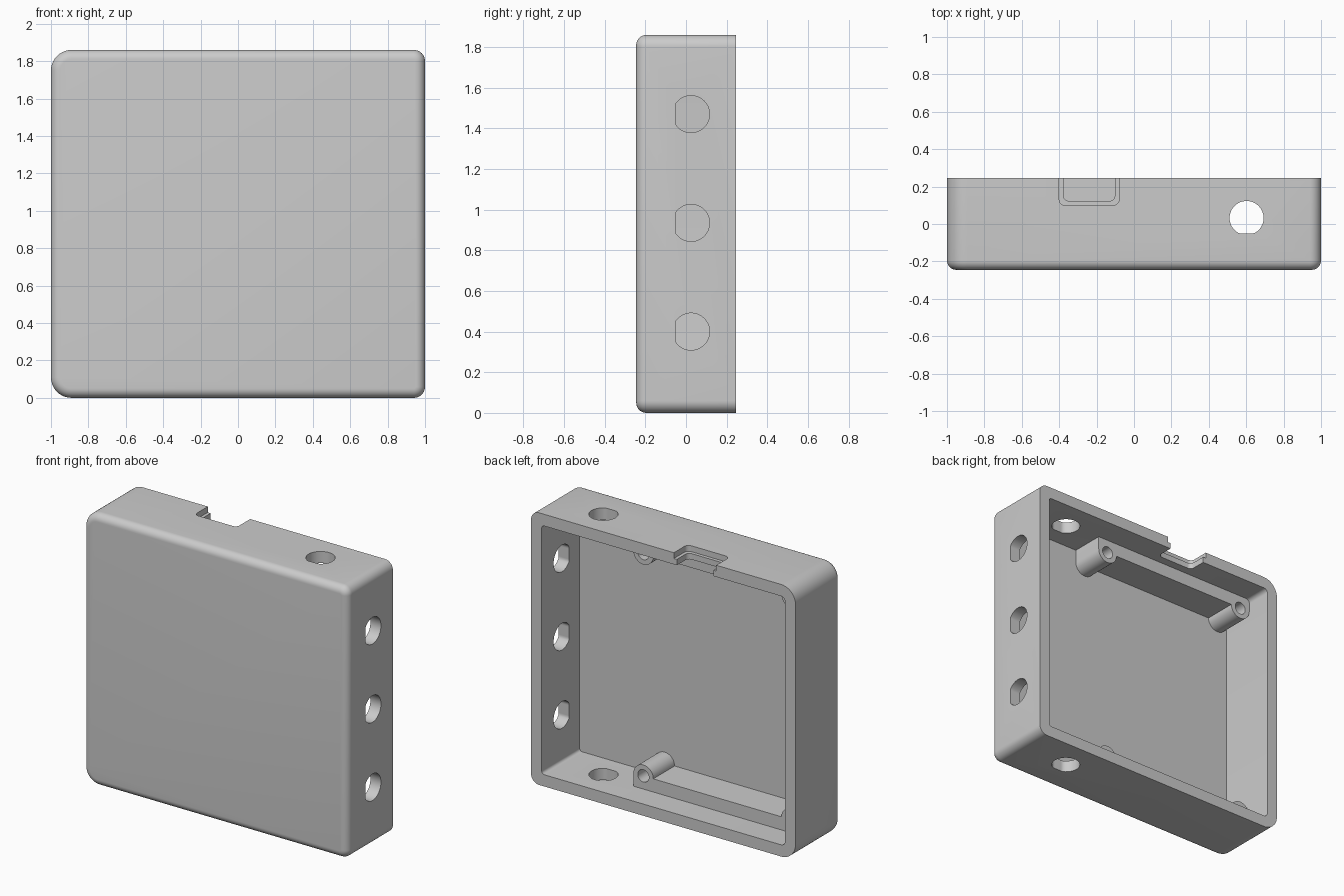
import bpy, bmesh, math
from math import sin, cos, pi

cube = bpy.data.objects.get("Cube")
if cube:
    bpy.data.objects.remove(cube, do_unlink=True)

grey = bpy.data.materials.new("light grey plastic")
grey.use_nodes = True
grey.diffuse_color = (0.6, 0.6, 0.6, 1)
grey.node_tree.nodes["Principled BSDF"].inputs["Base Color"].default_value = (0.6, 0.6, 0.6, 1)

HEIGHT, HALF_DEPTH, WALL, FILLET = 1.86, 0.245, 0.08, 0.05
FLOOR = WALL - HALF_DEPTH
AXES = {"X": lambda a, b, t: (t, a, b),
        "Y": lambda a, b, t: (a, t, b),
        "Z": lambda a, b, t: (a, b, t)}


def rounded_rect(a0, a1, b0, b1, r_low, r_high, n=10):
    """Rounded rectangle whose low-a and high-a corners have their own radii."""
    pts = []
    for a, b, r, start in ((a1 - r_high, b1 - r_high, r_high, 0),
                           (a0 + r_low, b1 - r_low, r_low, pi / 2),
                           (a0 + r_low, b0 + r_low, r_low, pi),
                           (a1 - r_high, b0 + r_high, r_high, 1.5 * pi)):
        for i in range(n + 1):
            t = start + pi / 2 * i / n
            pts.append((a + r * cos(t), b + r * sin(t)))
    return pts


def loft(name, rings, axis):
    """Solid through outlines given as (position on axis, points)."""
    bm = bmesh.new()
    loops = [[bm.verts.new(AXES[axis](a, b, t)) for a, b in pts] for t, pts in rings]
    for low, high in zip(loops, loops[1:]):
        for i in range(len(low)):
            bm.faces.new((low[i - 1], low[i], high[i], high[i - 1]))
    bm.faces.new(loops[0])
    bm.faces.new(loops[-1])
    bmesh.ops.recalc_face_normals(bm, faces=bm.faces)
    mesh = bpy.data.meshes.new(name)
    bm.to_mesh(mesh)
    bm.free()
    obj = bpy.data.objects.new(name, mesh)
    bpy.context.collection.objects.link(obj)
    mesh.materials.append(grey)
    return obj


def prism(name, pts, axis, low, high):
    return loft(name, [(low, pts), (high, pts)], axis)


def activate(obj):
    bpy.ops.object.select_all(action="DESELECT")
    obj.select_set(True)
    bpy.context.view_layer.objects.active = obj


def cut(obj, cutter):
    cutter.hide_render = True
    mod = obj.modifiers.new("cut", "BOOLEAN")
    mod.operation, mod.solver, mod.object = "DIFFERENCE", "EXACT", cutter
    activate(obj)
    bpy.ops.object.modifier_apply(modifier=mod.name)
    bpy.data.objects.remove(cutter, do_unlink=True)


def circle(a, b, r, n=48):
    return [(a + r * cos(2 * pi * i / n), b + r * sin(2 * pi * i / n)) for i in range(n)]


# Outer case with a rounded front rim
rings = []
for i in range(9):
    t = pi / 2 * i / 8
    d = FILLET * (1 - sin(t))
    rings.append((-HALF_DEPTH + FILLET * (1 - cos(t)),
                  rounded_rect(d - 1, 1 - d, d, HEIGHT - d, 0.11 - d, 0.06 - d)))
rings.append((HALF_DEPTH, rounded_rect(-1, 1, 0, HEIGHT, 0.11, 0.06)))
case = loft("case", rings, "Y")

# Hollow, open at the back
cavity = rounded_rect(WALL - 1, 1 - WALL, WALL, HEIGHT - WALL, 0.03, 0.02, 5)
cut(case, prism("cavity_cutter", cavity, "Y", FLOOR, 0.4))

# D-shaped socket holes: three in the left wall, one in the top and the bottom
for z in (0.4, 0.935, 1.47):
    pts = [(max(a, -0.052), b) for a, b in circle(0.025, z, 0.091)]
    cut(case, prism("side_hole_cutter", pts, "X", 0.85, 1.1))
for z in (0, HEIGHT):
    pts = [(a, max(b, -0.05)) for a, b in circle(0.602, 0.032, 0.091)]
    cut(case, prism("end_hole_cutter", pts, "Z", z - 0.15, z + 0.15))

# Stepped port notch in the top wall: wide outside, narrow inside
for a0, a1, b0, low in ((-0.4, -0.08, 0.1, HEIGHT - WALL / 2), (-0.378, -0.102, 0.123, 1.7)):
    cut(case, prism("notch_cutter", rounded_rect(a0, a1, b0, 0.5, 0.03, 0.03, 5), "Z", low, 2))

# Support rails: two bored screw posts joined by a ledge, along bottom and top
POST_X, POST_Z, POST_R, POST_END = (0.277, -0.842), 0.17, 0.075, 0.065
rails = []
for name, flip in (("bottom_support_rail", False), ("top_support_rail", True)):
    place = (lambda z: HEIGHT - z) if flip else (lambda z: z)
    outline = [(POST_X[0] + POST_R, 0.05)]
    for x in POST_X:
        outline += [(x + POST_R * cos(pi * i / 20), POST_Z + POST_R * sin(pi * i / 20))
                    for i in range(21)]
    outline += [(-0.95, POST_Z), (-0.95, 0.05)]
    rail = prism(name, [(x, place(z)) for x, z in outline], "Y", FLOOR - 0.02, POST_END)
    for x in POST_X:
        cut(rail, prism("bore_cutter", circle(x, place(POST_Z), 0.042, 32), "Y", -0.13, 0.2))
    rails.append(rail)

# Smooth rounded surfaces, crisp edges
for obj in [case] + rails:
    activate(obj)
    bpy.ops.object.shade_smooth_by_angle(angle=math.radians(30))
